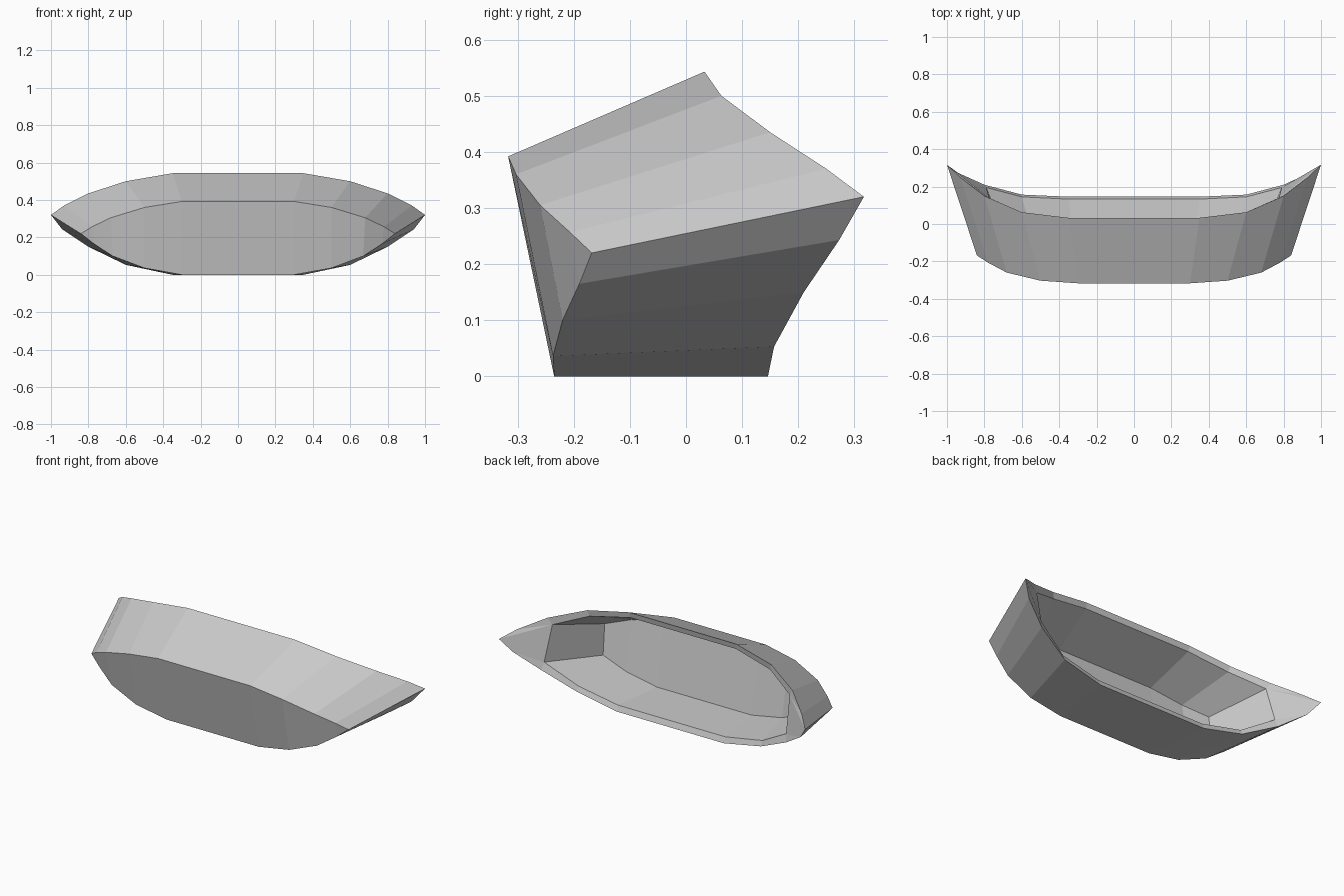
import bpy, bmesh

if "Cube" in bpy.data.objects:
    bpy.data.objects.remove(bpy.data.objects["Cube"])

# Right-hand half profiles, running from top centre round the tip to bottom centre
BACK_OUTER = [(.35, .033, .543), (.60, .063, .50), (.80, .15, .435), (.93, .25, .37),
              (1.0, .317, .32), (.94, .273, .243), (.80, .21, .15), (.60, .157, .053), (.35, .146, 0)]
FRONT_OUTER = [(.30, -.317, .392), (.50, -.303, .36), (.68, -.26, .305), (.78, -.207, .257),
               (.84, -.168, .22), (.77, -.19, .165), (.67, -.22, .10), (.50, -.237, .036), (.30, -.235, 0)]
BACK_INNER = [(.345, .026, .51), (.59, .057, .465), (.775, .14, .397),
              (.79, .195, .193), (.60, .145, .083), (.35, .133, .033)]
FRONT_INNER = [(.31, -.235, .395), (.51, -.22, .36), (.65, -.17, .318),
               (.65, -.155, .138), (.51, -.17, .073), (.31, -.17, .035)]
RIM_MAP = [0, 1, 2, 2, 2, 3, 3, 4, 5]   # outer rim point -> inner rim point

bm = bmesh.new()


def ring(half):
    pts = half + [(-x, y, z) for x, y, z in reversed(half)]
    return [bm.verts.new(p) for p in pts]


def bridge(a, b, link):
    n = len(a)
    for i in range(n):
        j = (i + 1) % n
        quad = [a[i], a[j], b[link[j]], b[link[i]]]
        bm.faces.new(list(dict.fromkeys(quad)))


def cap(r):
    # Vertical strips joining the upper edge to the lower edge
    n, h = len(r), len(r) // 2
    bm.faces.new([r[0], r[h - 1], r[h], r[n - 1]])
    for i in range(h // 2):
        idx = list(dict.fromkeys([i, i + 1, h - 2 - i, h - 1 - i]))
        if len(idx) > 2:
            bm.faces.new([r[k] for k in idx])
            bm.faces.new([r[n - 1 - k] for k in idx])


back, front = ring(BACK_OUTER), ring(FRONT_OUTER)
mouth, floor = ring(BACK_INNER), ring(FRONT_INNER)

# Outer wall, front plate, rim, cavity wall and cavity floor
bridge(back, front, range(len(back)))
cap(front)
bridge(back, mouth, RIM_MAP + [11 - k for k in reversed(RIM_MAP)])
bridge(mouth, floor, range(len(mouth)))
cap(floor)
bmesh.ops.recalc_face_normals(bm, faces=bm.faces[:])

mesh = bpy.data.meshes.new("hollow_shell")
bm.to_mesh(mesh)
bm.free()
shell = bpy.data.objects.new("hollow_shell", mesh)
bpy.context.collection.objects.link(shell)

grey = bpy.data.materials.new("light grey")
grey.diffuse_color = (.6, .6, .6, 1)
grey.use_nodes = True
grey.node_tree.nodes["Principled BSDF"].inputs["Base Color"].default_value = grey.diffuse_color
mesh.materials.append(grey)
